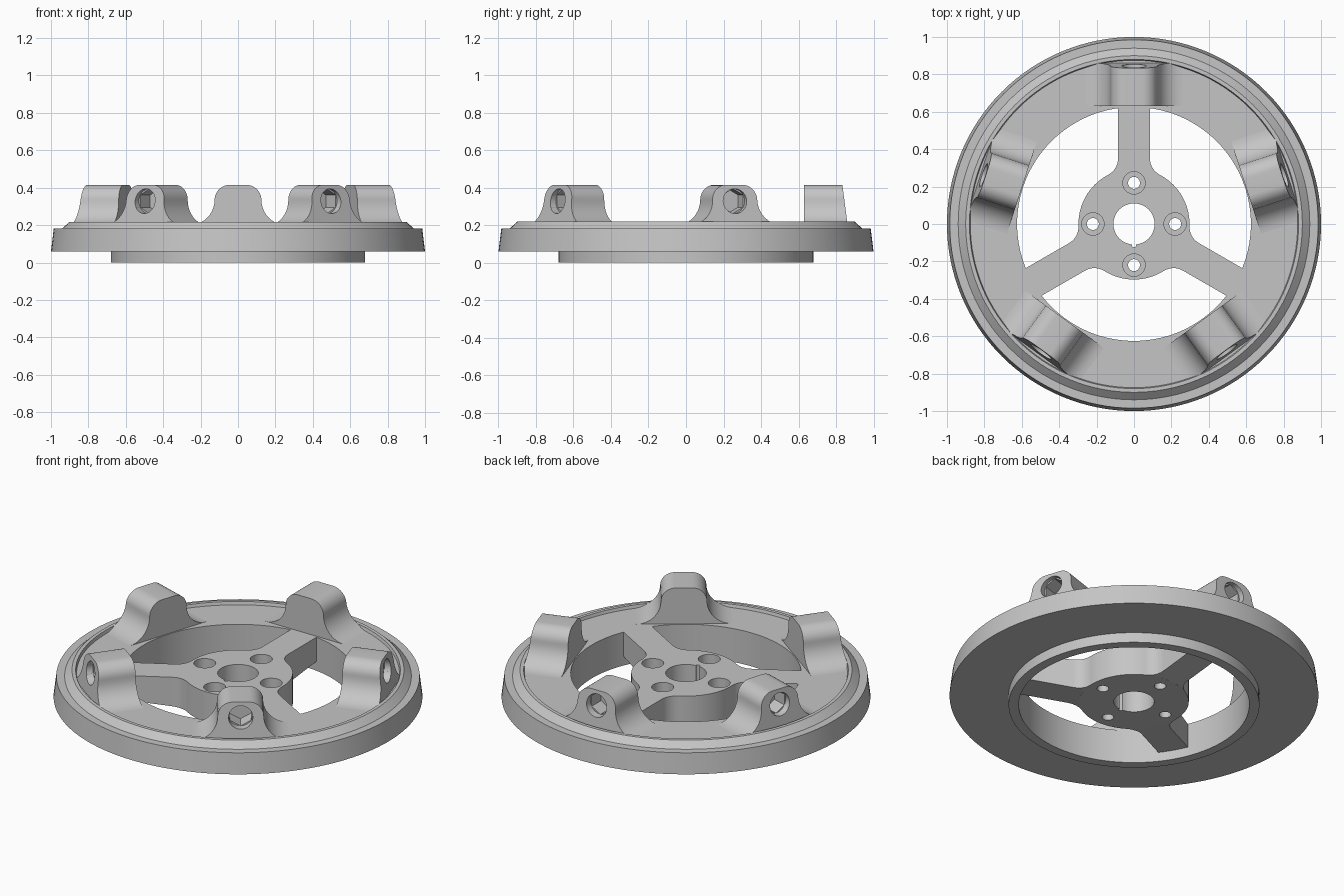
import bpy, bmesh, math
from math import sin, cos, pi, sqrt, radians
from mathutils import Matrix, Vector

if "Cube" in bpy.data.objects:
    bpy.data.objects.remove(bpy.data.objects["Cube"])

FLOOR = 0.20          # top of ring web, spokes and hub
HUB_R, SPOKE_W, FILLET = 0.297, 0.085, 0.10

grey = bpy.data.materials.new("cast grey")
grey.use_nodes = True
COLOR = (0.56, 0.56, 0.56, 1)
grey.diffuse_color = COLOR
grey.node_tree.nodes["Principled BSDF"].inputs["Base Color"].default_value = COLOR


def make(name, bm):
    bmesh.ops.recalc_face_normals(bm, faces=bm.faces)
    me = bpy.data.meshes.new(name)
    bm.to_mesh(me)
    bm.free()
    me.materials.append(grey)
    ob = bpy.data.objects.new(name, me)
    bpy.context.scene.collection.objects.link(ob)
    return ob


def smooth(ob):
    bpy.ops.object.select_all(action='DESELECT')
    ob.select_set(True)
    bpy.context.view_layer.objects.active = ob
    bpy.ops.object.shade_smooth_by_angle(angle=radians(25))


def rod(bm, r, a, b, n=32, spin=0.0):
    """Closed prism of radius r from point a to point b."""
    a, b = Vector(a), Vector(b)
    d = b - a
    m = (Matrix.Translation((a + b) / 2) @ d.to_track_quat('Z', 'Y').to_matrix().to_4x4()
         @ Matrix.Rotation(spin, 4, 'Z'))
    bmesh.ops.create_cone(bm, cap_ends=True, segments=n, radius1=r, radius2=r,
                          depth=d.length, matrix=m)


def cut(ob, cutters):
    """Subtract each cutter, bake the result, then drop the cutters."""
    for c in cutters:
        c.hide_render = True
        mod = ob.modifiers.new("cut", 'BOOLEAN')
        mod.operation, mod.solver, mod.object = 'DIFFERENCE', 'EXACT', c
    dg = bpy.context.evaluated_depsgraph_get()
    me = bpy.data.meshes.new_from_object(ob.evaluated_get(dg))
    ob.modifiers.clear()
    ob.data = me


def arc(cx, cz, r, a0, a1, n=10):
    return [(cx + r * cos(radians(a0 + (a1 - a0) * i / n)),
             cz + r * sin(radians(a0 + (a1 - a0) * i / n))) for i in range(n + 1)]


# Rim: turned profile with outer band, chamfered lip, sunken web and lower collar
profile = [(0.625, 0), (0.68, 0), (0.68, 0.06), (1.0, 0.06), (0.985, 0.182),
           (0.94, 0.182), (0.90, 0.218), (0.88, 0.218), (0.875, FLOOR), (0.625, FLOOR)]
SEG = 128
bm = bmesh.new()
rings = [[bm.verts.new((r * cos(2 * pi * i / SEG), r * sin(2 * pi * i / SEG), z))
          for i in range(SEG)] for r, z in profile]
for k, ring in enumerate(rings):
    nxt = rings[(k + 1) % len(rings)]
    for i in range(SEG):
        j = (i + 1) % SEG
        bm.faces.new((ring[i], ring[j], nxt[j], nxt[i]))
smooth(make("rim", bm))

# Cutters for the centre bore with key notch, and four counterbored bolt holes
cutters = []
bm = bmesh.new()
rod(bm, 0.11, (0, 0, -0.1), (0, 0, 0.4), 64)
cutters.append(make("bore_cutter", bm))
bm = bmesh.new()
rod(bm, 0.012, (0, -0.112, -0.1), (0, -0.112, 0.4), 12)
cutters.append(make("notch_cutter", bm))
for radius, low in ((0.06, 0.08), (0.032, -0.1)):
    bm = bmesh.new()
    for i in range(4):
        x, y = 0.22 * cos(i * pi / 2), 0.22 * sin(i * pi / 2)
        rod(bm, radius, (x, y, low), (x, y, 0.4))
    cutters.append(make("bolt_cutter", bm))

# Hub disc
bm = bmesh.new()
rod(bm, HUB_R, (0, 0, 0.02), (0, 0, FLOOR), 96)
hub = make("hub", bm)
cut(hub, cutters)
smooth(hub)

# Spokes: filleted into the hub, underside rising towards the rim
cx = SPOKE_W + FILLET
cy = sqrt((HUB_R + FILLET) ** 2 - cx ** 2)
start = math.degrees(math.atan2(-cy, -cx)) + 360
stations = arc(cx, cy, FILLET, start, 180, 8) + [(SPOKE_W, 0.63)]
bm = bmesh.new()
rows = []
for w, y in stations:
    low = 0.02 + 0.036 * max(0, (y - 0.29) / 0.34)
    rows.append([bm.verts.new(p) for p in
                 ((-w, y, low), (w, y, low), (w, y, FLOOR), (-w, y, FLOOR))])
for a, b in zip(rows, rows[1:]):
    for i in range(4):
        j = (i + 1) % 4
        bm.faces.new((a[i], a[j], b[j], b[i]))
bm.faces.new(rows[0])
bm.faces.new(rows[-1])
spoke = make("spoke_1", bm)
cut(spoke, cutters)
smooth(spoke)
for i in (1, 2):
    ob = bpy.data.objects.new(f"spoke_{i + 1}", spoke.data)
    ob.rotation_euler.z = i * 2 * pi / 3
    bpy.context.scene.collection.objects.link(ob)

# Lugs: rounded block flaring into the web, outer face leaning inwards
TOP, HALF, CORNER, FLARE = 0.415, 0.125, 0.08, 0.135
half = (arc(HALF - CORNER, TOP - CORNER, CORNER, 90, 0)
        + arc(HALF + FLARE, FLOOR + FLARE, FLARE, 180, 270)
        + [(HALF + FLARE, FLOOR - 0.01)])
outline = half + [(-x, z) for x, z in reversed(half)]
bm = bmesh.new()
inner = [bm.verts.new((x, 0.63, z)) for x, z in outline]
outer = [bm.verts.new((x, 0.862 - 0.13 * (z - FLOOR), z)) for x, z in outline]
bm.faces.new(inner)
bm.faces.new(outer)
for i in range(len(outline)):
    j = (i + 1) % len(outline)
    bm.faces.new((inner[i], inner[j], outer[j], outer[i]))
lug = make("lug_1", bm)

# Blind socket in the lug: round mouth, six-sided seat
sockets = []
for r, y, n, spin in ((0.066, 0.81, 32, 0), (0.066, 0.72, 6, 0)):
    bm = bmesh.new()
    rod(bm, r, (0, y, 0.328), (0, 1.0, 0.328), n, spin)
    sockets.append(make("socket_cutter", bm))
cut(lug, sockets)
smooth(lug)
for i in range(1, 5):
    ob = bpy.data.objects.new(f"lug_{i + 1}", lug.data)
    ob.rotation_euler.z = i * 2 * pi / 5
    bpy.context.scene.collection.objects.link(ob)

for c in cutters + sockets:
    bpy.data.objects.remove(c)
